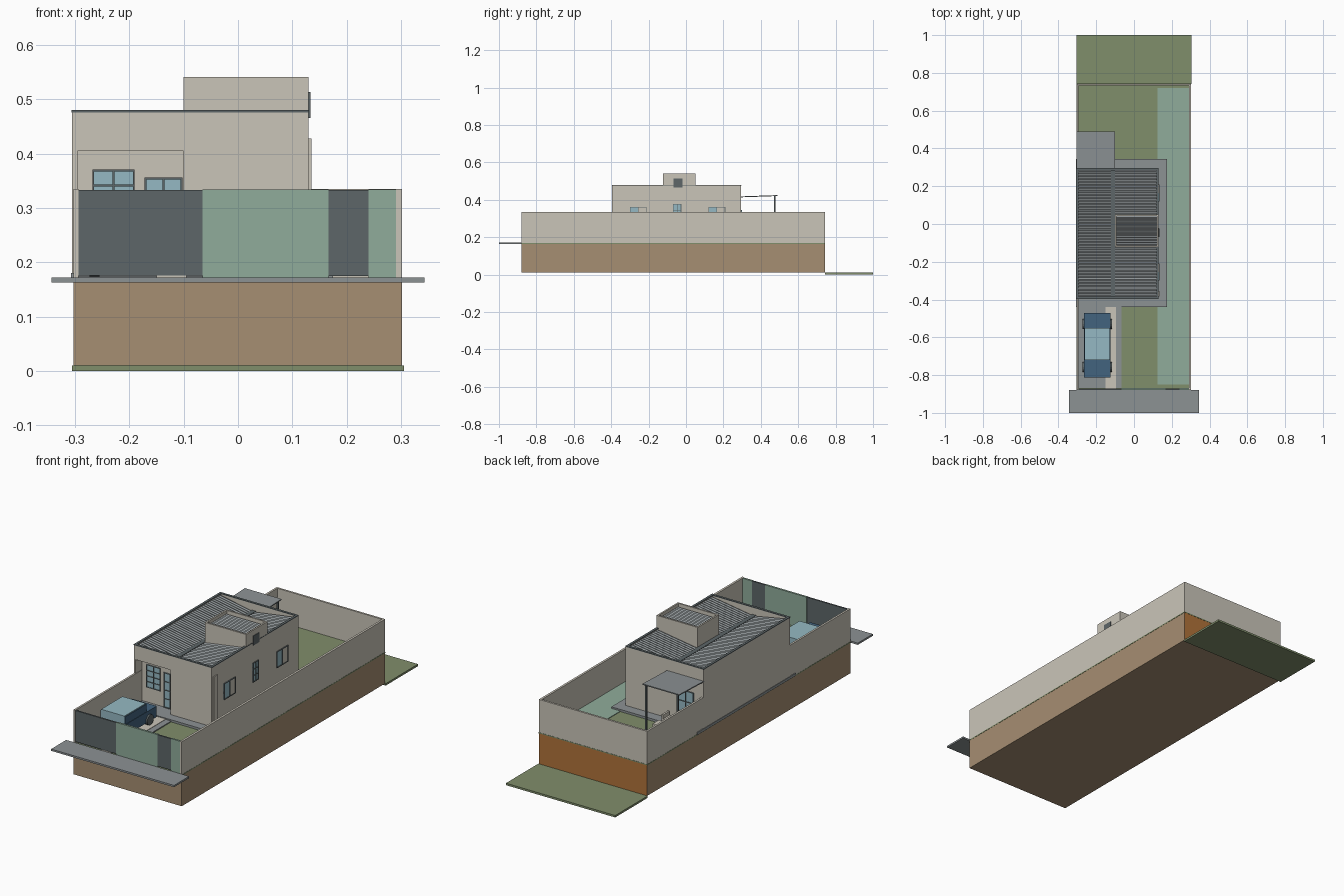
import bpy, bmesh

if "Cube" in bpy.data.objects:
    bpy.data.objects.remove(bpy.data.objects["Cube"])


def material(name, hexcode):
    lin = []
    for i in (0, 2, 4):
        c = int(hexcode[i:i + 2], 16) / 255
        lin.append(c / 12.92 if c <= 0.04045 else ((c + 0.055) / 1.055) ** 2.4)
    m = bpy.data.materials.new(name)
    m.diffuse_color = (*lin, 1)
    m.use_nodes = True
    m.node_tree.nodes["Principled BSDF"].inputs["Base Color"].default_value = m.diffuse_color
    return m


BEIGE = material("beige plaster", "cac5b9")
TAN = material("tan earth", "a68e72")
ORANGE = material("orange earth", "b0733a")
DARK = material("dark grey metal", "5d6668")
GREY = material("concrete grey", "8c9294")
GRASS = material("grass green", "808e6b")
TEAL = material("pale teal", "90ac9b")
GLASS = material("light blue glass", "95b9c3")
BLUE = material("car blue", "42637e")


def finish(name, bm, mat):
    bmesh.ops.recalc_face_normals(bm, faces=bm.faces)
    me = bpy.data.meshes.new(name)
    bm.to_mesh(me)
    bm.free()
    me.materials.append(mat)
    ob = bpy.data.objects.new(name, me)
    bpy.context.collection.objects.link(ob)
    return ob


def boxes(name, mat, *specs):
    """One object out of boxes given as (x0, x1, y0, y1, z0, z1)."""
    bm = bmesh.new()
    for x0, x1, y0, y1, z0, z1 in specs:
        for v in bmesh.ops.create_cube(bm, size=1)["verts"]:
            v.co = ((x0 + x1) / 2 + v.co.x * (x1 - x0),
                    (y0 + y1) / 2 + v.co.y * (y1 - y0),
                    (z0 + z1) / 2 + v.co.z * (z1 - z0))
    return finish(name, bm, mat)


def ring(x0, x1, y0, y1, z0, z1, t):
    """Four wall boxes around a rectangle."""
    return [(x0, x0 + t, y0, y1, z0, z1), (x1 - t, x1, y0, y1, z0, z1),
            (x0 + t, x1 - t, y0, y0 + t, z0, z1), (x0 + t, x1 - t, y1 - t, y1, z0, z1)]


def window(name, axis, pos, out, u0, u1, z0, z1, cols, rows, glass_to=1.0):
    """Framed glazing on a wall plane; out is the outward sign along the axis."""
    def part(a, b, c, d, depth):
        p, q = sorted((pos - out * 0.002, pos + out * depth))
        return (a, b, p, q, c, d) if axis == "y" else (p, q, a, b, c, d)
    t = 0.0035
    split = u0 + (u1 - u0) * glass_to
    boxes(name + "_glass", GLASS, part(u0, split, z0, z1, 0.002))
    if glass_to < 1:
        boxes(name + "_shutter", BEIGE, part(split, u1, z0, z1, 0.003))
    bars = [part(u0 + (u1 - u0 - t) * i / cols, u0 + (u1 - u0 - t) * i / cols + t,
                 z0, z1, 0.005) for i in range(cols + 1)]
    bars += [part(u0, u1, z0 + (z1 - z0 - t) * i / rows,
                  z0 + (z1 - z0 - t) * i / rows + t, 0.005) for i in range(rows + 1)]
    boxes(name + "_frame", DARK, *bars)


def corrugated(name, x0, z0, x1, z1, y0, y1, ribs):
    """Ribbed roof sheet sloping along x."""
    bm = bmesh.new()
    prev = None
    for i in range(2 * ribs + 1):
        y = y0 + (y1 - y0) * i / (2 * ribs)
        h = 0.004 * (i % 2)
        row = [bm.verts.new((x0, y, z0 + h)), bm.verts.new((x1, y, z1 + h))]
        if prev:
            bm.faces.new((prev[0], prev[1], row[1], row[0]))
        prev = row
    finish(name, bm, GREY)


# Plot: raised earth, street pavement, lower rear lawn
earth = boxes("earth_base", TAN, (-0.303, 0.302, -0.88, 0.742, 0.01, 0.164))
earth.data.materials.append(ORANGE)
for f in earth.data.polygons:
    if f.normal.y > 0.5:
        f.material_index = 1
boxes("rear_lawn", GRASS, (-0.305, 0.305, 0.742, 1.0, 0, 0.01))
boxes("garden_lawn", GRASS, (-0.304, 0.303, -0.88, 0.743, 0.164, 0.169))
boxes("street_pavement", GREY, (-0.343, 0.343, -1.0, -0.88, 0.163, 0.172))
boxes("side_strip", TEAL, (0.125, 0.29, -0.85, 0.72, 0.168, 0.172))
boxes("house_slab", GREY, (-0.307, 0.175, -0.44, 0.345, 0.167, 0.18))
boxes("driveway", GREY, (-0.293, -0.15, -0.868, -0.44, 0.167, 0.174),
      (-0.095, -0.065, -0.868, -0.44, 0.167, 0.174))
boxes("entry_path", BEIGE, (-0.15, -0.095, -0.88, -0.44, 0.167, 0.176))

# Boundary walls and street fence
boxes("boundary_walls", BEIGE, (-0.303, -0.293, -0.88, 0.742, 0.169, 0.335),
      (0.291, 0.302, -0.88, 0.742, 0.169, 0.335),
      (-0.293, 0.291, 0.732, 0.742, 0.169, 0.335))
boxes("fence_panels", TEAL, (-0.065, 0.166, -0.878, -0.868, 0.169, 0.334),
      (0.24, 0.291, -0.878, -0.868, 0.169, 0.334))
boxes("gates", DARK, (-0.293, -0.065, -0.878, -0.87, 0.176, 0.333),
      (0.166, 0.24, -0.878, -0.87, 0.175, 0.333))

# House walls with a recessed entrance at the front left
L, R, F, B, TOP = -0.305, 0.13, -0.395, 0.295, 0.476
boxes("house_walls", BEIGE,
      (L, L + 0.01, F, B, 0.17, TOP), (R - 0.01, R, F, B, 0.17, TOP),
      (L + 0.01, R - 0.01, B - 0.01, B, 0.17, TOP),
      (-0.1, R - 0.01, F, F + 0.01, 0.17, TOP),
      (L + 0.01, -0.1, F, F + 0.01, 0.405, TOP),
      (L + 0.01, -0.1, F + 0.01, F + 0.06, 0.405, 0.415),
      (L + 0.01, -0.1, F + 0.05, F + 0.06, 0.17, 0.405),
      (-0.1, -0.09, F + 0.01, F + 0.06, 0.17, 0.415))
boxes("side_pilaster", BEIGE, (R - 0.002, 0.135, -0.385, -0.355, 0.17, 0.428))
boxes("parapet_cap", DARK, *ring(L - 0.001, R + 0.001, F - 0.001, B + 0.001, TOP, 0.48, 0.012))

# Butterfly roof falling to a central gutter
corrugated("left_roof", L + 0.01, 0.470, -0.115, 0.436, F + 0.01, B - 0.01, 40)
corrugated("right_roof", -0.105, 0.436, R - 0.01, 0.470, F + 0.01, B - 0.01, 40)
boxes("roof_gutter", DARK, (-0.122, -0.1, F + 0.01, B - 0.01, 0.43, 0.442))

# Water tank tower
boxes("tower_walls", BEIGE, *ring(-0.1, R, -0.122, 0.05, 0.435, 0.541, 0.008))
corrugated("tower_roof", -0.092, 0.522, R - 0.008, 0.522, -0.114, 0.042, 12)
boxes("tower_vent", DARK, (R - 0.002, R + 0.003, -0.068, -0.02, 0.465, 0.513))

# Windows and doors
window("front_window", "y", F + 0.05, -1, -0.268, -0.19, 0.255, 0.371, 2, 4)
window("front_door", "y", F + 0.05, -1, -0.172, -0.102, 0.18, 0.356, 2, 4)
window("side_window_front", "x", R, 1, -0.30, -0.21, 0.28, 0.362, 2, 1, 0.5)
window("side_window_middle", "x", R, 1, -0.07, -0.025, 0.28, 0.377, 2, 3)
window("side_window_rear", "x", R, 1, 0.12, 0.21, 0.28, 0.362, 2, 1, 0.5)
window("rear_door", "y", B, 1, -0.25, -0.16, 0.18, 0.345, 2, 3)

# Rear awning on two posts
awning = boxes("awning", GREY, (L, -0.1, 0.29, 0.49, 0.413, 0.418))
for v in awning.data.vertices:
    if v.co.y > 0.4:
        v.co.z += 0.007
boxes("awning_posts", DARK, *[(x, x + 0.008, 0.47, 0.478, 0.169, 0.421)
                              for x in (-0.29, -0.115)])
boxes("rear_terrace", GREY, (-0.293, -0.1, 0.345, 0.48, 0.167, 0.178))
boxes("patio_seats", BEIGE, (-0.155, -0.115, 0.31, 0.36, 0.178, 0.205),
      (-0.155, -0.115, 0.38, 0.43, 0.178, 0.205),
      (-0.125, -0.115, 0.31, 0.36, 0.205, 0.225))

# Parked car
boxes("car_body", BLUE, (-0.265, -0.125, -0.812, -0.47, 0.19, 0.245))
cabin = boxes("car_cabin", GLASS, (-0.26, -0.13, -0.72, -0.55, 0.245, 0.288))
boxes("car_roof_edges", BLUE, *[(x, x + 0.004, -0.72, -0.55, 0.245, 0.284)
                                for x in (-0.263, -0.131)])
bm = bmesh.new()
for x in (-0.264, -0.126):
    for y in (-0.757, -0.53):
        ends = bmesh.ops.create_cone(bm, cap_ends=True, segments=16, radius1=0.026,
                                     radius2=0.026, depth=0.018)["verts"]
        for v in ends:
            v.co = (x + v.co.z, y + v.co.x, 0.2 + v.co.y)
finish("car_wheels", bm, DARK)
